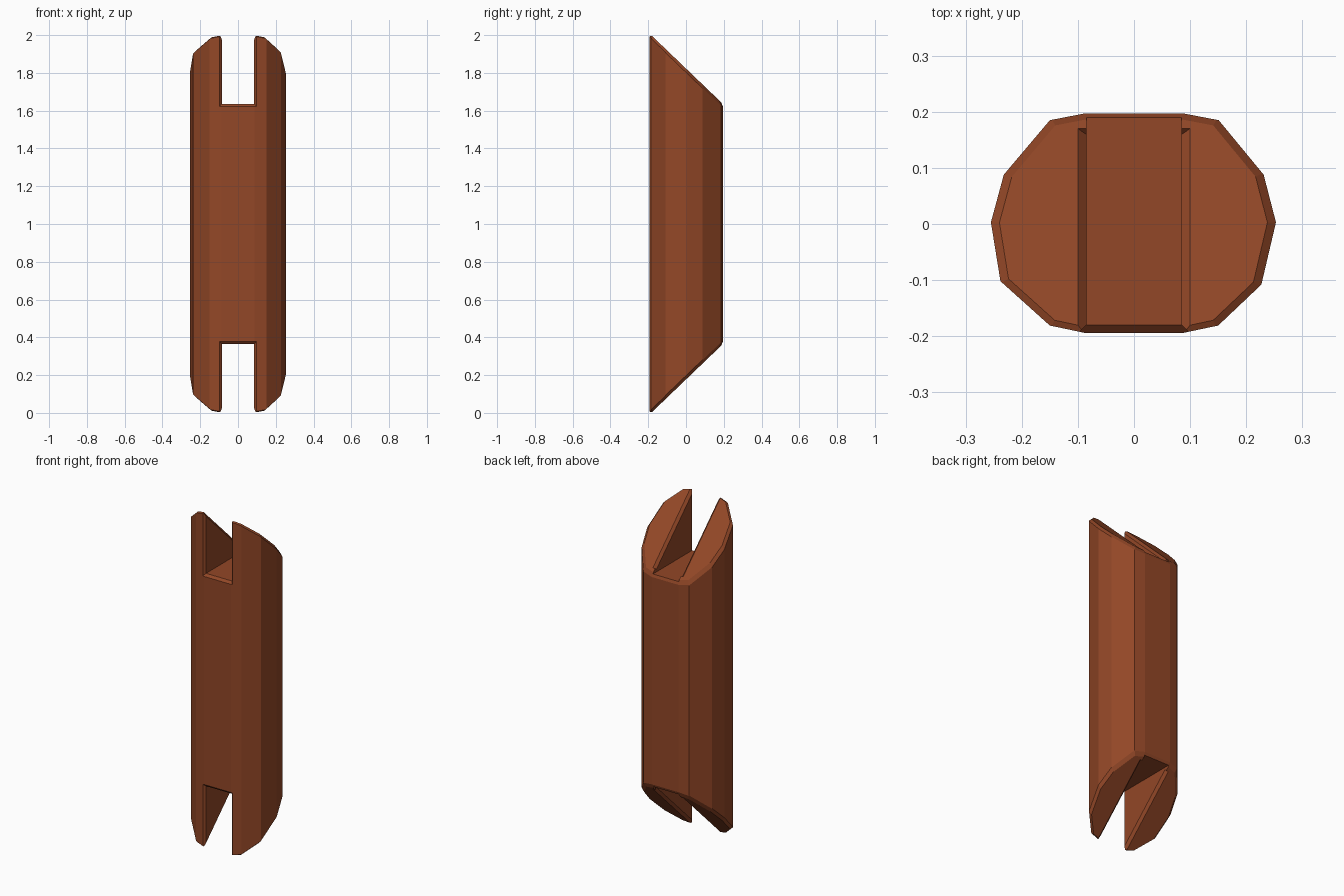
import bpy, bmesh
from mathutils import Vector

if "Cube" in bpy.data.objects:
    bpy.data.objects.remove(bpy.data.objects["Cube"])

W = 0.015                      # chamfer width
SLOPE, Z0 = 0.96, 1.823        # mitre plane: z = Z0 - SLOPE * y
SLOT, FLOOR = 0.085, 1.635     # slot half width and floor height

brown = bpy.data.materials.new("reddish brown wood")
brown.diffuse_color = (0.29, 0.063, 0.020, 1)
brown.use_nodes = True
brown.node_tree.nodes["Principled BSDF"].inputs["Base Color"].default_value = brown.diffuse_color


def to_object(name, bm):
    bmesh.ops.recalc_face_normals(bm, faces=bm.faces)
    mesh = bpy.data.meshes.new(name)
    bm.to_mesh(mesh)
    bm.free()
    mesh.materials.append(brown)
    ob = bpy.data.objects.new(name, mesh)
    bpy.context.collection.objects.link(ob)
    return ob


def hull(name, points):
    bm = bmesh.new()
    for p in points:
        bm.verts.new(p)
    out = bmesh.ops.convex_hull(bm, input=bm.verts)
    junk = [g for g in out["geom_interior"] if isinstance(g, bmesh.types.BMVert)]
    bmesh.ops.delete(bm, geom=junk, context='VERTS')
    return to_object(name, bm)


def slice_off(bm, point, normal):
    """Cut away everything on the outer side of a plane and cap the cut."""
    cut = bmesh.ops.bisect_plane(
        bm, geom=bm.verts[:] + bm.edges[:] + bm.faces[:], dist=1e-6,
        plane_co=point, plane_no=normal, clear_outer=True)["geom_cut"]
    edges = [e for e in cut if isinstance(e, bmesh.types.BMEdge) and e.is_boundary]
    if edges:
        bmesh.ops.holes_fill(bm, edges=edges, sides=0)


# Post: faceted log extruded upward
section = [(0.088, -0.194), (0.15, -0.181), (0.227, -0.108), (0.253, 0.003),
           (0.231, 0.088), (0.151, 0.185), (0.088, 0.197), (-0.088, 0.197),
           (-0.15, 0.185), (-0.232, 0.088), (-0.255, 0.003),
           (-0.238, -0.102), (-0.15, -0.181), (-0.088, -0.194)]
bm = bmesh.new()
base = bm.faces.new([bm.verts.new((x, y, -0.5)) for x, y in section])
ext = bmesh.ops.extrude_face_region(bm, geom=[base])["geom"]
bmesh.ops.translate(bm, vec=(0, 0, 3),
                    verts=[g for g in ext if isinstance(g, bmesh.types.BMVert)])
bmesh.ops.recalc_face_normals(bm, faces=bm.faces)

# Mitred ends, then a chamfer around each rim
for s in (1, -1):
    ns = Vector((0, SLOPE, s)).normalized()
    slice_off(bm, Vector((0, 0, 1 + s * (Z0 - 1))), ns)
for s in (1, -1):
    ns = Vector((0, SLOPE, s)).normalized()
    for (x1, y1), (x2, y2) in zip(section, section[1:] + section[:1]):
        n = Vector((y2 - y1, x1 - x2, 0)).normalized()
        corner = Vector((x1, y1, 1 + s * (Z0 - SLOPE * y1 - 1)))
        mid = (ns + n).normalized()
        depth = W * ((1 - ns.dot(n)) / 2) ** 0.5
        slice_off(bm, corner - mid * depth, mid)
post = to_object("notched_post", bm)

# Slot cutters: plain slot, front edge flare, sloping edge flare
slot = [(x, y, z) for x in (-SLOT, SLOT) for y in (-0.5, 0.5) for z in (FLOOR, 2.5)]
front = []
for y, d in ((-0.170, -0.010), (-0.215, 0.035)):
    for sx in (-1, 1):
        front += [(sx * (SLOT + d), y, FLOOR - d), (sx * (SLOT + d), y, 2.5)]
slope = []
nrm = Vector((0, SLOPE, 1)).normalized()
for y in (-0.5, 0.17):
    for d in (-0.025, 0.03):
        for sx in (-1, 1):
            slope.append(Vector((sx * (SLOT + W + d), y, Z0 - SLOPE * y)) + nrm * d)

cutters = []
for s in (1, -1):
    for pts in (slot, front, slope):
        cutters.append(hull("slot_cutter", [(p[0], p[1], 1 + s * (p[2] - 1)) for p in pts]))
for c in cutters:
    c.hide_render = True
    m = post.modifiers.new("slot", 'BOOLEAN')
    m.operation = 'DIFFERENCE'
    m.solver = 'EXACT'
    m.object = c

# Bake the cuts and discard the cutters
dg = bpy.context.evaluated_depsgraph_get()
baked = bpy.data.meshes.new_from_object(post.evaluated_get(dg))
post.modifiers.clear()
post.data = baked
baked.materials.clear()
baked.materials.append(brown)
for p in baked.polygons:
    p.material_index = 0
    p.use_smooth = False
for c in cutters:
    bpy.data.objects.remove(c)
